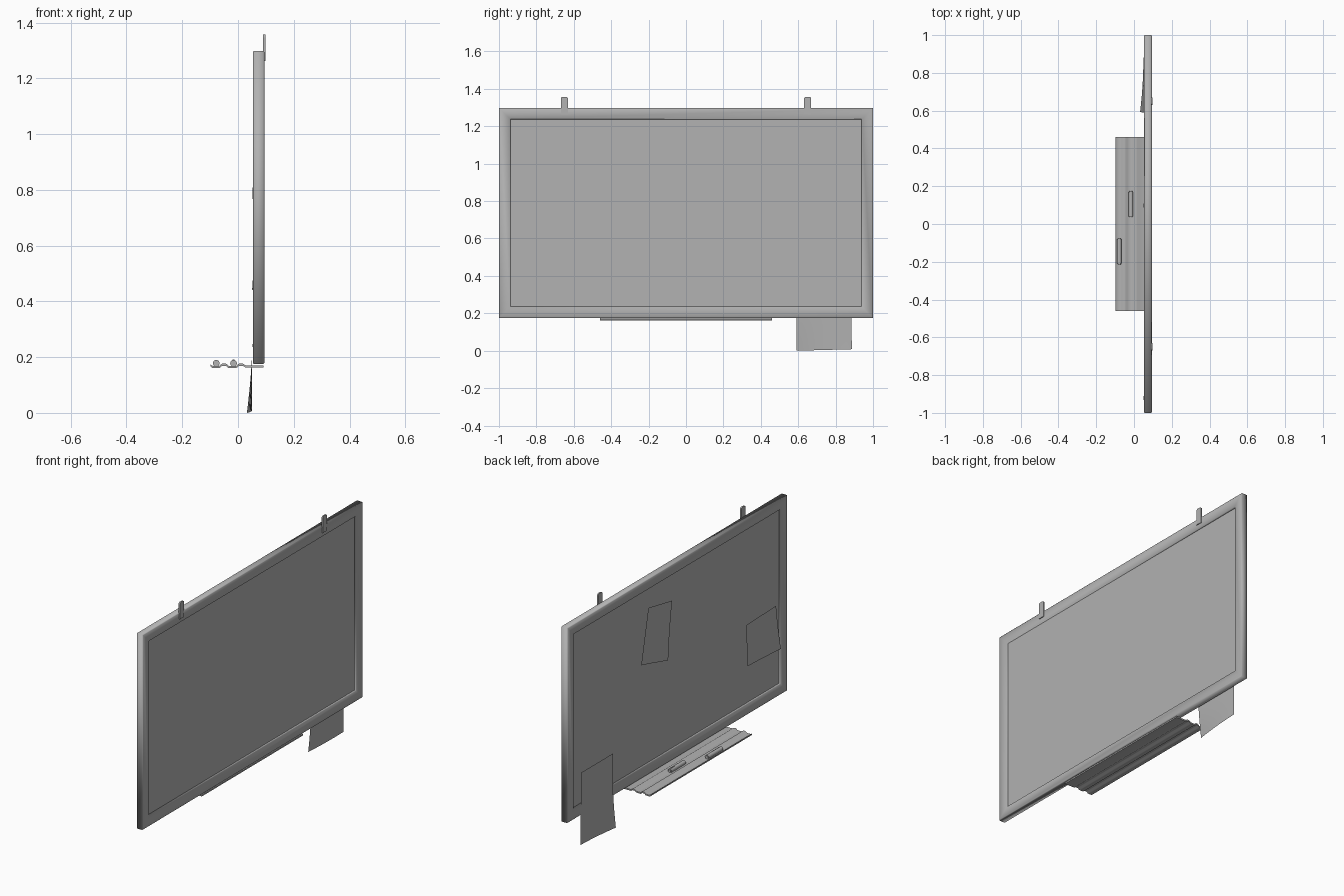
import bpy, bmesh, math
from mathutils import Vector

if "Cube" in bpy.data.objects:
    bpy.data.objects.remove(bpy.data.objects["Cube"])

grey = bpy.data.materials.new("plain_grey")
grey.diffuse_color = (0.445, 0.445, 0.445, 1)
grey.use_nodes = True
grey.node_tree.nodes["Principled BSDF"].inputs["Base Color"].default_value = grey.diffuse_color


def make(name, verts, faces, smooth=None):
    me = bpy.data.meshes.new(name)
    me.from_pydata(verts, [], faces)
    bm = bmesh.new()
    bm.from_mesh(me)
    bmesh.ops.recalc_face_normals(bm, faces=bm.faces)
    bm.to_mesh(me)
    bm.free()
    me.materials.append(grey)
    ob = bpy.data.objects.new(name, me)
    bpy.context.collection.objects.link(ob)
    if smooth is not None:
        bpy.ops.object.select_all(action='DESELECT')
        ob.select_set(True)
        bpy.context.view_layer.objects.active = ob
        bpy.ops.object.shade_smooth_by_angle(angle=math.radians(smooth))
    return ob


def prism(name, pts, axis, a, b, smooth=None):
    """Extrude a closed outline along x (pts = y,z) or y (pts = x,z)."""
    n = len(pts)
    put = (lambda p, t: (t, p[0], p[1])) if axis == 'x' else (lambda p, t: (p[0], t, p[1]))
    verts = [put(p, t) for t in (a, b) for p in pts]
    faces = [(i, (i + 1) % n, n + (i + 1) % n, n + i) for i in range(n)]
    faces += [tuple(range(n)), tuple(range(n, 2 * n))]
    return make(name, verts, faces, smooth)


def circle(cx, cz, r, n=16):
    return [(cx + r * math.cos(2 * math.pi * i / n), cz + r * math.sin(2 * math.pi * i / n))
            for i in range(n)]


# frame: one rounded profile (inset, x) carried round four mitred corners
Z0, Z1 = 0.175, 1.298
profile = [(.062, .067), (.058, .056), (.004, .0535), (0, .057),
           (0, .091), (.004, .0945), (.058, .0925), (.062, .082)]
n = len(profile)
verts = []
for sy, top in ((-1, 0), (1, 0), (1, 1), (-1, 1)):
    for d, x in profile:
        verts.append((x, sy * (1 - d), Z1 - d if top else Z0 + d))
faces = [(c * n + i, c * n + (i + 1) % n, ((c + 1) % 4) * n + (i + 1) % n, ((c + 1) % 4) * n + i)
         for c in range(4) for i in range(n)]
frame = make("frame", verts, faces, 180)

# writing panel
prism("panel", [(-.94, .23), (.94, .23), (.94, 1.245), (-.94, 1.245)], 'x', .0655, .0835)

# hanging tabs with rounded tops
for side, label in ((-1, "left"), (1, "right")):
    y, w, r = side * .65, .019, .010
    tab = [(y - w, 1.262), (y + w, 1.262)]
    for cy, a0 in ((y + w - r, 0), (y - w + r, 90)):
        for k in range(4):
            a = math.radians(a0 + k * 30)
            tab.append((cy + r * math.cos(a), 1.347 + r * math.sin(a)))
    prism("hanging_tab_" + label, tab, 'x', .090, .098)

# pen tray: wavy sheet with constant thickness
wave = [(-.099, .171), (-.092, .165), (-.066, .165), (-.057, .173), (-.043, .173),
        (-.034, .165), (-.006, .165), (.004, .173), (.017, .173), (.028, .166), (.092, .166)]
h = .004
outline = [(x, z + h) for x, z in wave] + [(x, z - h) for x, z in reversed(wave)]
prism("tray", outline, 'y', -.46, .46, 60)

# markers: barrel plus narrow end plug, and a clip on one
for i, (x, y0, y1) in enumerate(((-.078, -.21, -.08), (-.016, .04, .17))):
    prism("marker_%d" % (i + 1), circle(x, .178, .012), 'y', y0, y1, 30)
    prism("marker_plug_%d" % (i + 1), circle(x, .178, .008), 'y', y0 - .004, y1 + .004, 30)
prism("marker_clip", [(-.019, .188), (-.013, .188), (-.013, .192), (-.019, .192)],
      'y', .13, .168)


# paper sheets: corners (y, z) from top left clockwise, curl lifts toward -x
def paper(name, corners, base, curl):
    tl, tr, br, bl = [Vector(c) for c in corners]
    N = 10
    verts = []
    for j in range(N + 1):
        for i in range(N + 1):
            u, v = i / N, j / N
            p = tl.lerp(tr, u).lerp(bl.lerp(br, u), v)
            verts.append((base - curl(u, v), p.x, p.y))
    faces = [(j * (N + 1) + i, j * (N + 1) + i + 1, (j + 1) * (N + 1) + i + 1, (j + 1) * (N + 1) + i)
             for j in range(N) for i in range(N)]
    return make(name, verts, faces, 60)


paper("paper_corner", ((.88, .42), (.59, .42), (.592, .0), (.887, .008)), .052,
      lambda u, v: .002 * v + .018 * u ** 2 * max(0, (v - .45) / .55) ** 1.5)
paper("paper_tilted", ((.26, 1.13), (.045, 1.09), (.09, .765), (.325, .825)), .0575,
      lambda u, v: .007 * u ** 2 * v ** 3)
paper("paper_side", ((-.63, .69), (-.90, .70), (-.935, .44), (-.64, .45)), .0575,
      lambda u, v: .007 * u ** 2 * v ** 3)
